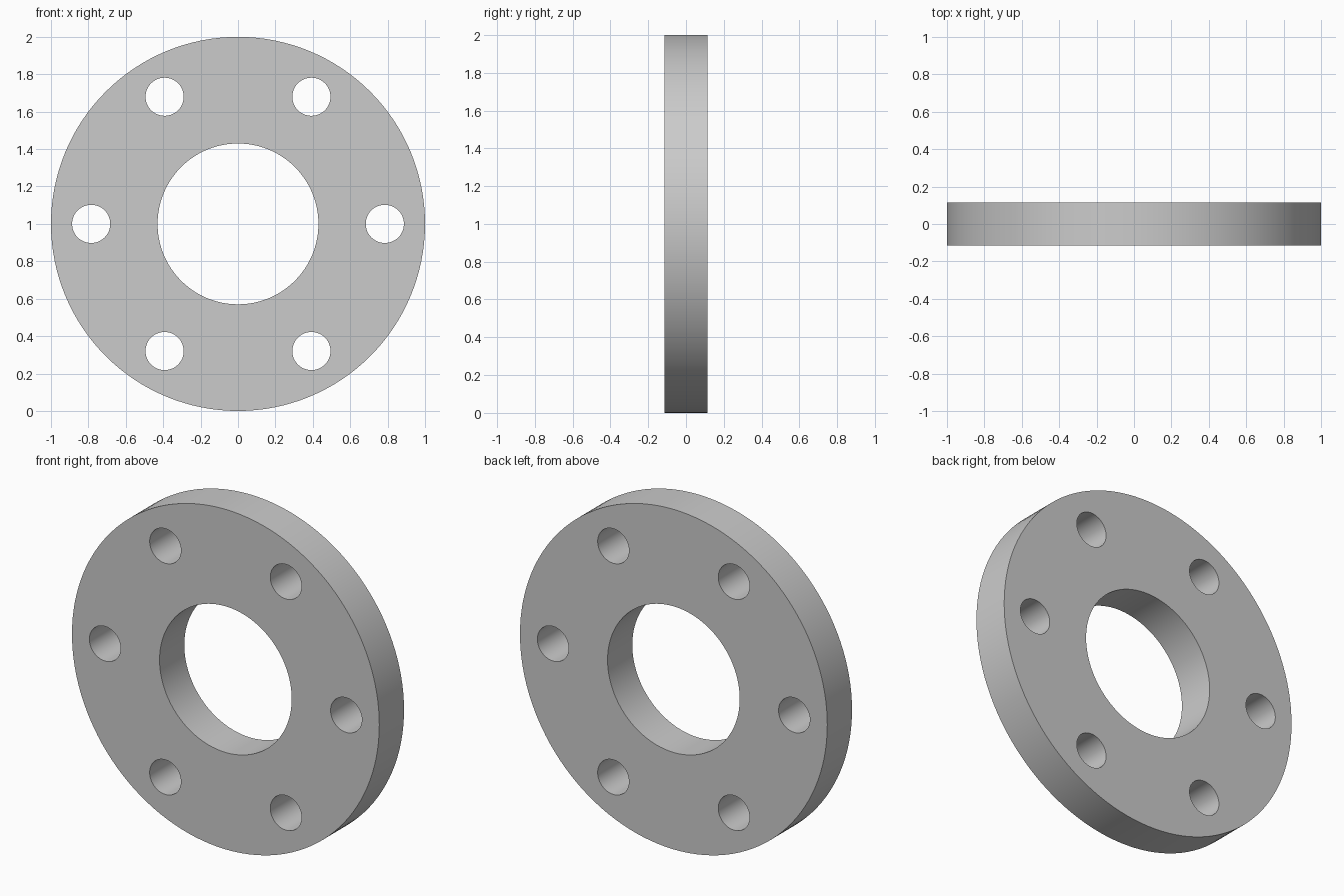
import bpy, bmesh
from math import sin, cos, pi, radians
from mathutils import Matrix

if "Cube" in bpy.data.objects:
    bpy.data.objects.remove(bpy.data.objects["Cube"])

OUTER_R, BORE_R = 1.0, 0.43
BOLT_R, BOLT_CIRCLE, BOLT_COUNT = 0.102, 0.785, 6
THICKNESS = 0.23


def add_circle(curve, cx, cy, radius, sides):
    spline = curve.splines.new('POLY')
    spline.points.add(sides - 1)
    for i, p in enumerate(spline.points):
        a = 2 * pi * i / sides
        p.co = (cx + radius * cos(a), cy + radius * sin(a), 0, 1)
    spline.use_cyclic_u = True


# Flange profile: outer rim, centre bore and ring of bolt holes
profile = bpy.data.curves.new("flange_ring", 'CURVE')
profile.dimensions = '2D'
profile.fill_mode = 'BOTH'
profile.extrude = THICKNESS / 2
add_circle(profile, 0, 0, OUTER_R, 128)
add_circle(profile, 0, 0, BORE_R, 96)
for i in range(BOLT_COUNT):
    a = 2 * pi * i / BOLT_COUNT
    add_circle(profile, BOLT_CIRCLE * cos(a), BOLT_CIRCLE * sin(a), BOLT_R, 48)

flange = bpy.data.objects.new("flange_ring", profile)
bpy.context.collection.objects.link(flange)
bpy.context.view_layer.objects.active = flange
flange.select_set(True)
bpy.ops.object.convert(target='MESH')
flange = bpy.context.object

# Weld caps to walls and stand the ring upright on the ground
bm = bmesh.new()
bm.from_mesh(flange.data)
bmesh.ops.remove_doubles(bm, verts=bm.verts, dist=1e-4)
bmesh.ops.recalc_face_normals(bm, faces=bm.faces)
bm.transform(Matrix.Translation((0, 0, OUTER_R)) @ Matrix.Rotation(radians(90), 4, 'X'))
bm.to_mesh(flange.data)
bm.free()
bpy.ops.object.shade_smooth_by_angle(angle=radians(30))
